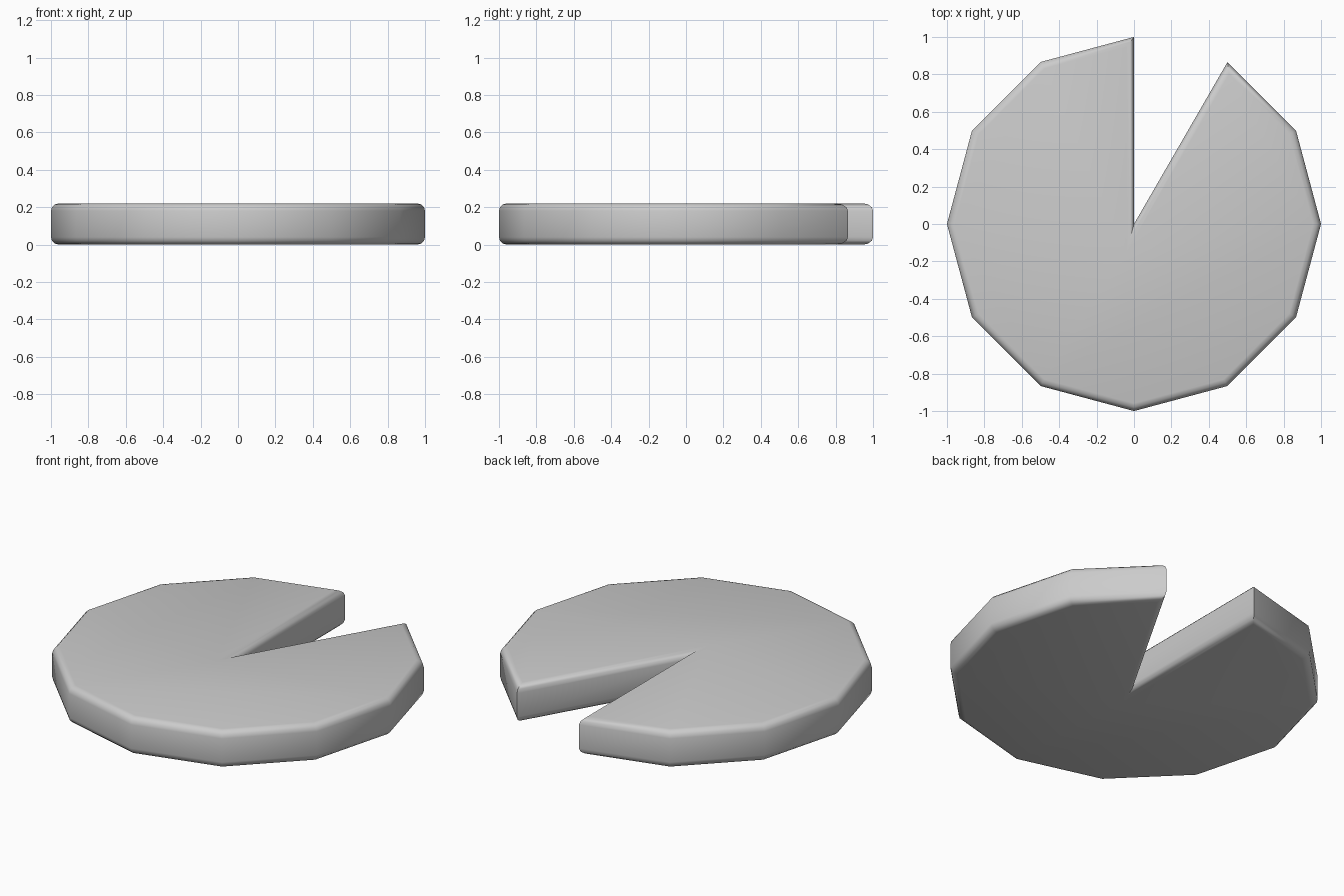
import bpy, bmesh, math

if "Cube" in bpy.data.objects:
    bpy.data.objects.remove(bpy.data.objects["Cube"])

HEIGHT = 0.22
BEVEL = 0.04

bm = bmesh.new()

# Twelve-sided outline with one 30 degree slice left out (60 to 90 degrees)
outline = [(0, 0)]
for i in range(12):
    a = math.radians(90 + 30 * i)
    outline.append((math.cos(a), math.sin(a)))
base = bm.faces.new([bm.verts.new((x, y, 0)) for x, y in outline])

# Thickness
ext = bmesh.ops.extrude_face_region(bm, geom=[base], use_keep_orig=True)
for v in ext["geom"]:
    if isinstance(v, bmesh.types.BMVert):
        v.co.z = HEIGHT
bmesh.ops.recalc_face_normals(bm, faces=bm.faces)

# Rounded top and bottom rims
rims = [e for e in bm.edges if abs(e.verts[0].co.z - e.verts[1].co.z) < 1e-5]
bmesh.ops.bevel(bm, geom=rims, offset=BEVEL, offset_type='OFFSET', segments=3,
                profile=0.5, affect='EDGES', clamp_overlap=False)
bmesh.ops.recalc_face_normals(bm, faces=bm.faces)

mesh = bpy.data.meshes.new("cut_disc")
bm.to_mesh(mesh)
bm.free()
disc = bpy.data.objects.new("cut_disc", mesh)
bpy.context.collection.objects.link(disc)

# Smooth rim, sharp slice corners
bpy.context.view_layer.objects.active = disc
disc.select_set(True)
bpy.ops.object.shade_smooth_by_angle(angle=math.radians(40))
